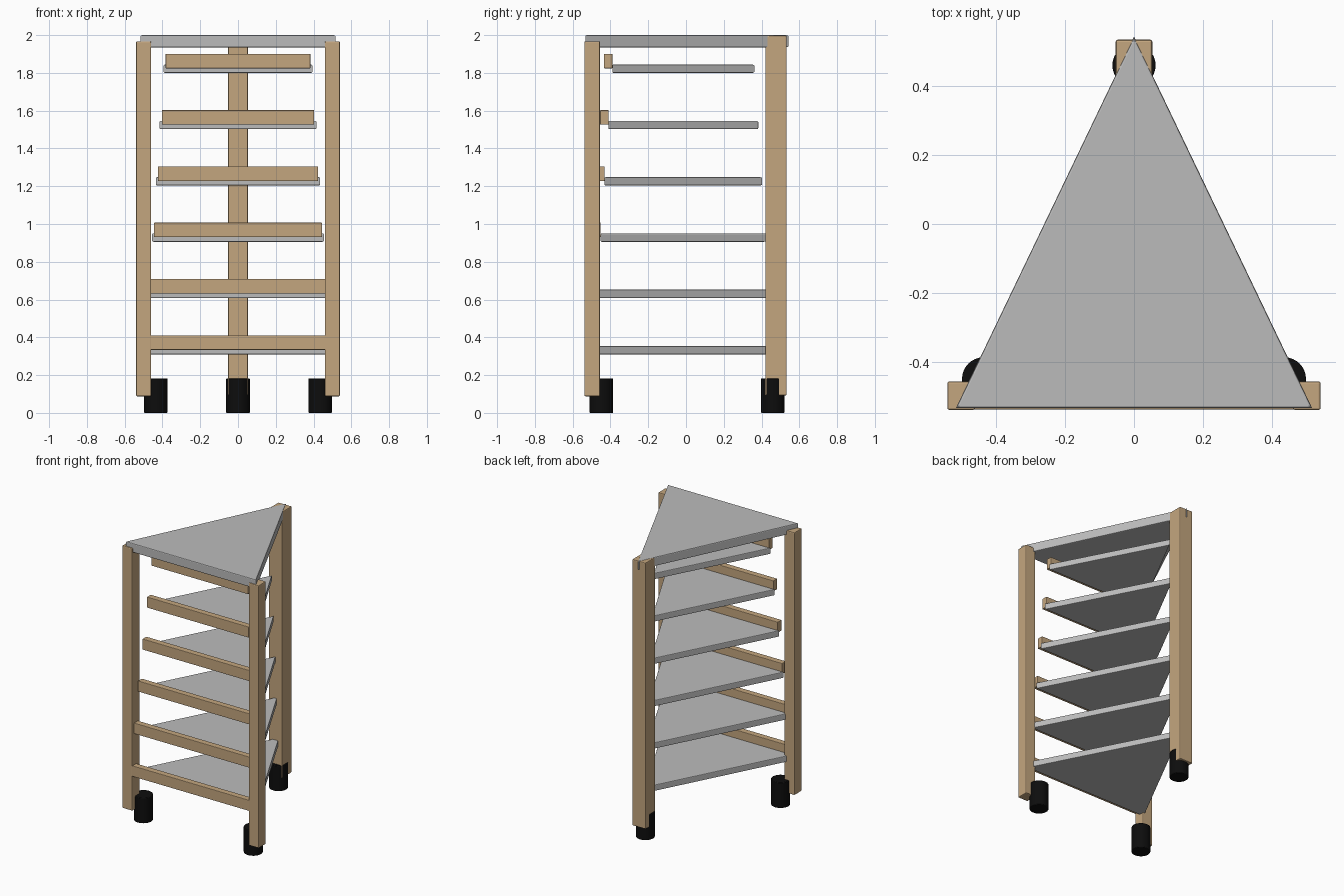
import bpy, bmesh

old = bpy.data.objects.get("Cube")
if old:
    bpy.data.objects.remove(old, do_unlink=True)


def make_material(name, color, roughness=0.6):
    mat = bpy.data.materials.new(name)
    mat.use_nodes = True
    mat.diffuse_color = (*color, 1)
    bsdf = mat.node_tree.nodes["Principled BSDF"]
    bsdf.inputs["Base Color"].default_value = (*color, 1)
    bsdf.inputs["Roughness"].default_value = roughness
    return mat


WOOD = make_material("light wood", (0.55, 0.38, 0.21))
GREY = make_material("grey board", (0.50, 0.50, 0.50))
BLACK = make_material("black rubber", (0.004, 0.004, 0.004))


def prism(name, outline, z0, z1, mat, bevel, bevel_uprights=True):
    """Extrude a plan outline from z0 to z1 and round its edges."""
    bm = bmesh.new()
    base = bm.faces.new([bm.verts.new((x, y, z0)) for x, y in outline])
    ext = bmesh.ops.extrude_face_region(bm, geom=[base])
    top = [g for g in ext["geom"] if isinstance(g, bmesh.types.BMVert)]
    bmesh.ops.translate(bm, verts=top, vec=(0, 0, z1 - z0))
    bmesh.ops.recalc_face_normals(bm, faces=bm.faces[:])
    edges = [e for e in bm.edges
             if bevel_uprights or abs(e.verts[0].co.z - e.verts[1].co.z) < 1e-4]
    bmesh.ops.bevel(bm, geom=edges, offset=bevel, segments=2, profile=0.5,
                    affect='EDGES', clamp_overlap=True)
    mesh = bpy.data.meshes.new(name)
    bm.to_mesh(mesh)
    bm.free()
    mesh.materials.append(mat)
    obj = bpy.data.objects.new(name, mesh)
    bpy.context.collection.objects.link(obj)
    return obj


def box(name, x0, x1, y0, y1, z0, z1, mat, bevel=0.006):
    return prism(name, [(x0, y0), (x1, y0), (x1, y1), (x0, y1)], z0, z1, mat, bevel)


def triangle(name, half, y0, y1, z0, z1, bevel):
    return prism(name, [(-half, y0), (half, y0), (0, y1)], z0, z1, GREY, bevel, False)


# Posts
box("front_post_right", -0.54, -0.46, -0.538, -0.455, 0.088, 1.967, WOOD)
box("front_post_left", 0.46, 0.54, -0.538, -0.455, 0.088, 1.967, WOOD)
box("back_post", -0.053, 0.053, 0.42, 0.533, 0.092, 1.997, WOOD)

# Triangular top board
triangle("top_board", 0.515, -0.532, 0.542, 1.935, 2.0, 0.006)

# Shelves grow towards the bottom, each with a rail along its front edge
for i in range(6):
    z = 1.80 - 0.298 * i
    grow = 0.0205 * i
    triangle(f"shelf_{i + 1}", 0.394 + grow, -0.39 - grow, 0.362 + grow,
             z, z + 0.044, 0.005)
    half = 0.383 + grow
    box(f"shelf_rail_{i + 1}", -half, half, -0.434 - grow, -0.39 - grow,
        z + 0.024, z + 0.101, WOOD, 0.003)

# Casters
for name, x, y in (("front_right", -0.435, -0.448),
                   ("front_left", 0.435, -0.448),
                   ("back", 0, 0.459)):
    bpy.ops.mesh.primitive_cylinder_add(vertices=32, radius=0.0625, depth=0.183,
                                        location=(x, y, 0.0915))
    caster = bpy.context.object
    caster.name = f"{name}_caster"
    caster.data.materials.append(BLACK)
    rim = caster.modifiers.new("rim", 'BEVEL')
    rim.width = 0.004
    rim.segments = 2
    bpy.ops.object.shade_smooth_by_angle()
